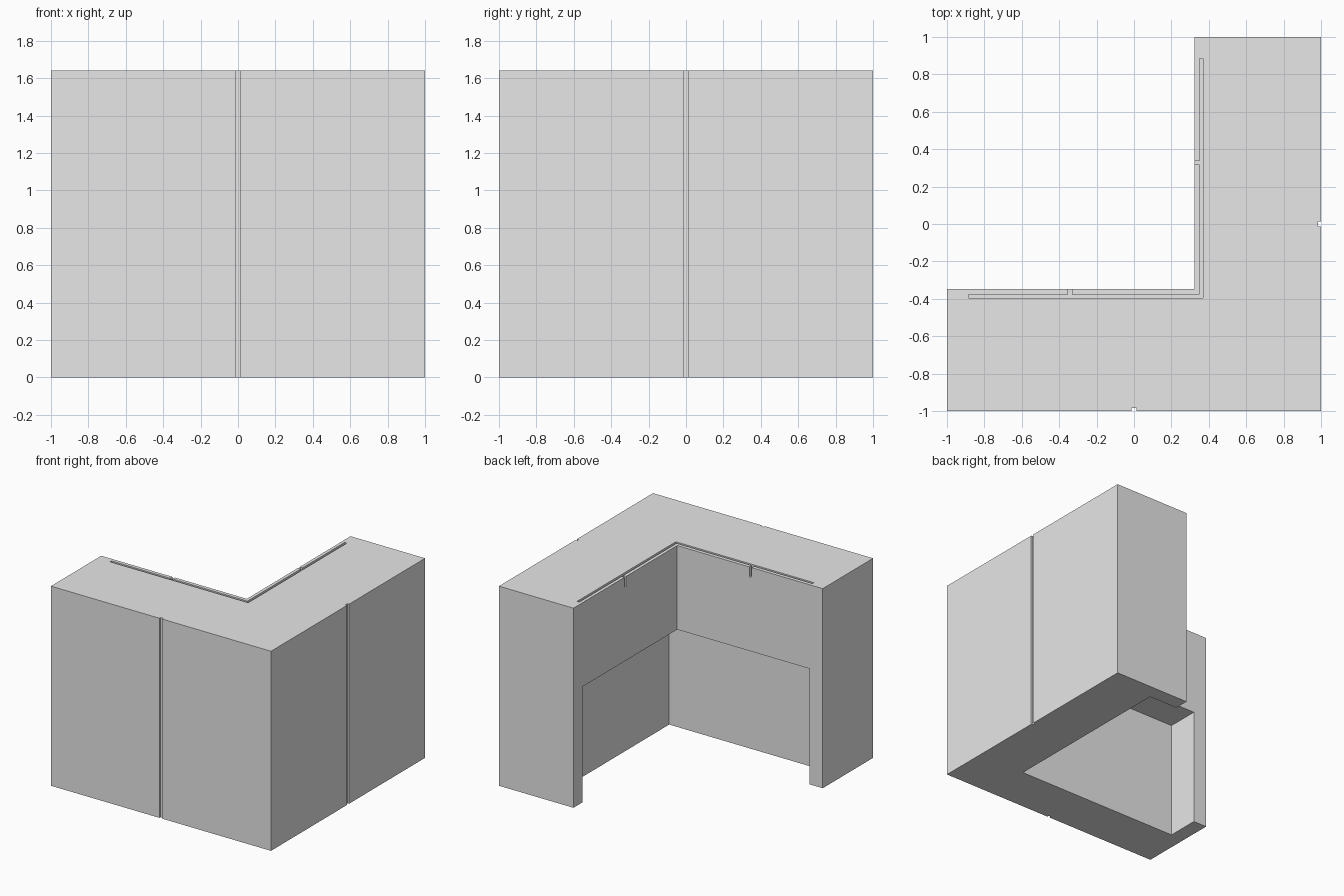
import bpy, bmesh

if "Cube" in bpy.data.objects:
    bpy.data.objects.remove(bpy.data.objects["Cube"])

grey = bpy.data.materials.new("plain_grey")
grey.diffuse_color = (0.8, 0.8, 0.8, 1)
grey.use_nodes = True
grey.node_tree.nodes["Principled BSDF"].inputs["Base Color"].default_value = grey.diffuse_color


def prism(name, outline, z0, z1):
    """Extrude a flat outline from z0 up to z1."""
    bm = bmesh.new()
    face = bm.faces.new([bm.verts.new((x, y, z0)) for x, y in outline])
    up = bmesh.ops.extrude_face_region(bm, geom=[face])["geom"]
    bmesh.ops.translate(bm, vec=(0, 0, z1 - z0),
                        verts=[v for v in up if isinstance(v, bmesh.types.BMVert)])
    bmesh.ops.recalc_face_normals(bm, faces=bm.faces)
    mesh = bpy.data.meshes.new(name)
    bm.to_mesh(mesh)
    bm.free()
    obj = bpy.data.objects.new(name, mesh)
    bpy.context.collection.objects.link(obj)
    obj.data.materials.append(grey)
    return obj


def ell(x0, y0, x1, y1, xe, ye):
    """L outline: outer corner (x1, y0), inner corner (xe, ye), ends x0 and y1."""
    return [(x0, y0), (x1, y0), (x1, y1), (xe, y1), (xe, ye), (x0, ye)]


def rect(x0, y0, x1, y1):
    return [(x0, y0), (x1, y0), (x1, y1), (x0, y1)]


H = 1.64
IX, IY = 0.323, -0.347          # inner corner of the counter

# Corner counter body
body = prism("corner_counter", ell(-1, -1, 1, 1, IX, IY), 0, H)

cuts = [
    # Knee space under the top block, between the two end panels
    ("knee_space", ell(-0.88, -0.61, 0.58, 0.88, 0.2, -0.2), -0.1, 0.95),
    # Thin slot following the inner edge of the top
    ("top_slot", ell(-0.886, -0.396, 0.37, 0.886, 0.35, -0.377), H - 0.08, H + 0.1),
    # Small notches from the slot to the inner faces
    ("front_notch", rect(-0.353, -0.386, -0.332, -0.3), H - 0.08, H + 0.1),
    ("side_notch", rect(0.28, 0.317, 0.36, 0.337), H - 0.08, H + 0.1),
    # Full-height panel grooves on the outer faces
    ("front_groove", rect(-0.013, -1.1, 0.013, -0.985), -0.1, H + 0.1),
    ("side_groove", rect(0.985, -0.013, 1.1, 0.013), -0.1, H + 0.1),
]

bpy.context.view_layer.objects.active = body
for name, outline, z0, z1 in cuts:
    cutter = prism(name, outline, z0, z1)
    cutter.hide_render = True
    mod = body.modifiers.new(name, "BOOLEAN")
    mod.operation = "DIFFERENCE"
    mod.solver = "EXACT"
    mod.object = cutter
    bpy.ops.object.modifier_apply(modifier=mod.name)
    bpy.data.objects.remove(cutter, do_unlink=True)
